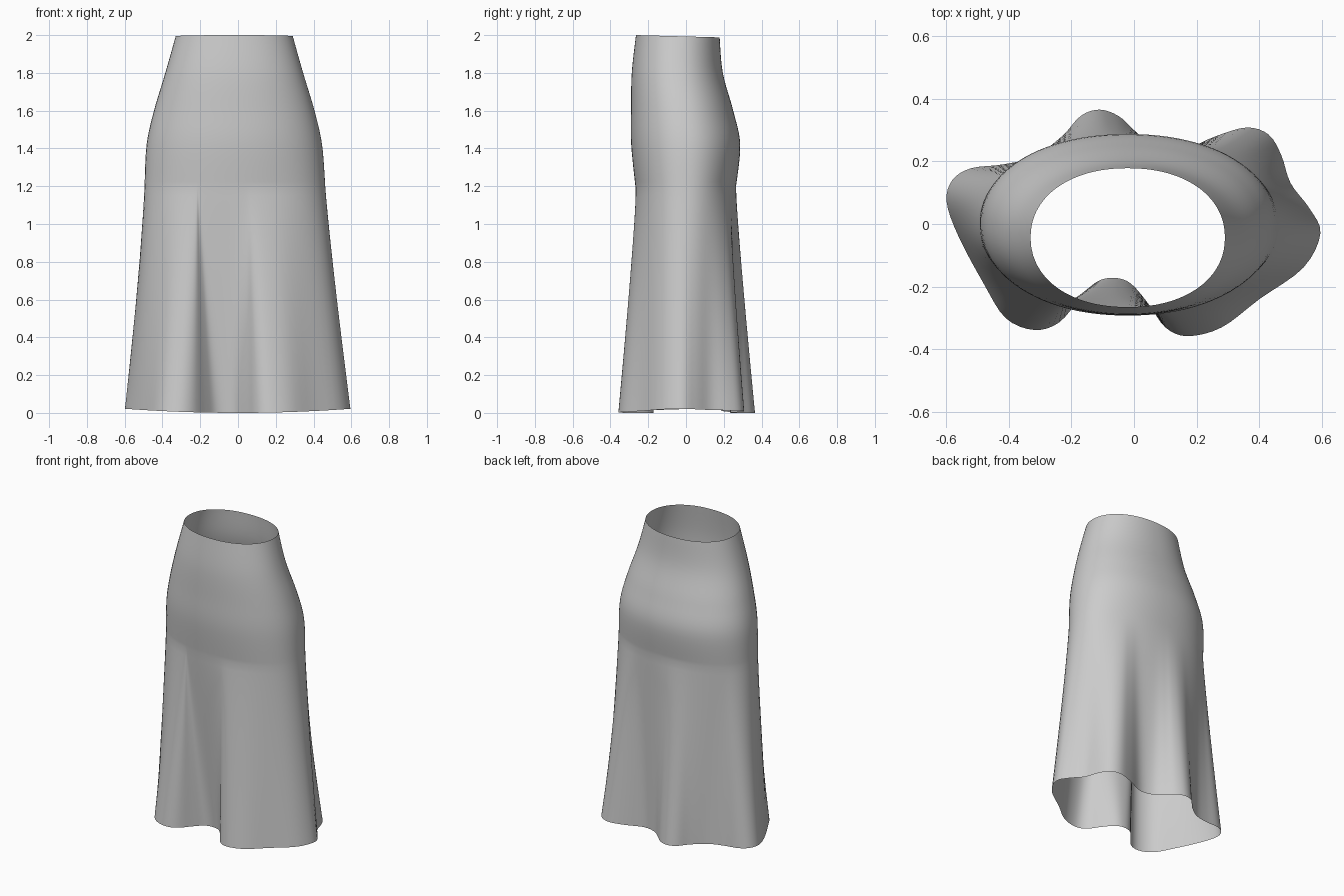
import bpy, bmesh, math

cube = bpy.data.objects.get("Cube")
if cube:
    bpy.data.objects.remove(cube, do_unlink=True)

# Body sections, top to bottom: height, left x, right x, front y, back y
SECTIONS = [
    (2.00, -.33, .29, -.265, .178), (1.80, -.385, .345, -.287, .195),
    (1.60, -.445, .405, -.291, .25), (1.42, -.484, .445, -.29, .287),
    (1.20, -.495, .462, -.268, .265),
]
# Wavy hem outline, counter-clockwise from the left side of the wearer
HEM = [
    (.595, -.03), (.56, .05), (.5, .13), (.47, .22), (.43, .285), (.36, .308),
    (.26, .28), (.15, .235), (.06, .25), (0, .3), (-.05, .345), (-.11, .365),
    (-.17, .345), (-.23, .28), (-.32, .215), (-.42, .19), (-.52, .178),
    (-.58, .14), (-.598, .07), (-.56, -.04), (-.48, -.19), (-.41, -.3),
    (-.32, -.338), (-.24, -.315), (-.17, -.235), (-.12, -.185), (-.065, -.172),
    (-.01, -.19), (.05, -.26), (.1, -.33), (.17, -.358), (.28, -.33),
    (.4, -.24), (.54, -.14),
]
FOLD_START = 1.2


def spline(a, b, c, d, t):
    """Catmull-Rom interpolation between b and c."""
    return tuple(q + .5 * t * (r - p + t * (2 * p - 5 * q + 4 * r - s
                 + t * (3 * (q - r) + s - p))) for p, q, r, s in zip(a, b, c, d))


def smooth_path(points, steps, closed):
    n = len(points)
    get = (lambda i: points[i % n]) if closed else (lambda i: points[max(0, min(n - 1, i))])
    path = [spline(get(i - 1), get(i), get(i + 1), get(i + 2), k / steps)
            for i in range(n if closed else n - 1) for k in range(steps)]
    return path if closed else path + [points[-1]]


def oval(section, angle, power=2.15):
    """Point on a rounded body section."""
    z, x0, x1, y0, y1 = section
    c, s = math.cos(angle), math.sin(angle)
    x = (x0 + x1) / 2 + (x1 - x0) / 2 * math.copysign(abs(c) ** (2 / power), c)
    y = (y0 + y1) / 2 + (y1 - y0) / 2 * math.copysign(abs(s) ** (2 / power), s)
    return x, y


hem = smooth_path(HEM, 4, True)
angles = [math.atan2(y / .32, x / .56) for x, y in hem]
rings = []

# Fitted waist and hips
for sec in smooth_path(SECTIONS, 6, False):
    ring = []
    for a in angles:
        x, y = oval(sec, a)
        dip = .012 * (y + .265) / .44 * max(0, (sec[0] - 1.8) / .2)
        ring.append((x, y, sec[0] - dip))
    rings.append(ring)

# Flared folds deepening towards the hem
ROWS = 24
for k in range(1, ROWS + 1):
    t = k / ROWS
    w = t ** 1.12
    ring = []
    for a, (hx, hy) in zip(angles, hem):
        x, y = oval(SECTIONS[-1], a)
        z = FOLD_START * (1 - t) + t * .022 * (hx / .6) ** 2
        ring.append((x + (hx - x) * w, y + (hy - y) * w, z))
    rings.append(ring)

# Skirt cloth as an open lofted shell
bm = bmesh.new()
loops = [[bm.verts.new(p) for p in ring] for ring in rings]
n = len(hem)
for upper, lower in zip(loops, loops[1:]):
    for i in range(n):
        j = (i + 1) % n
        bm.faces.new((upper[i], lower[i], lower[j], upper[j])).smooth = True
mesh = bpy.data.meshes.new("skirt")
bm.to_mesh(mesh)
bm.free()
skirt = bpy.data.objects.new("skirt", mesh)
bpy.context.collection.objects.link(skirt)

# Plain grey cloth
cloth = bpy.data.materials.new("grey_cloth")
cloth.use_nodes = True
cloth.diffuse_color = (.6, .6, .6, 1)
cloth.node_tree.nodes["Principled BSDF"].inputs["Base Color"].default_value = (.6, .6, .6, 1)
mesh.materials.append(cloth)
